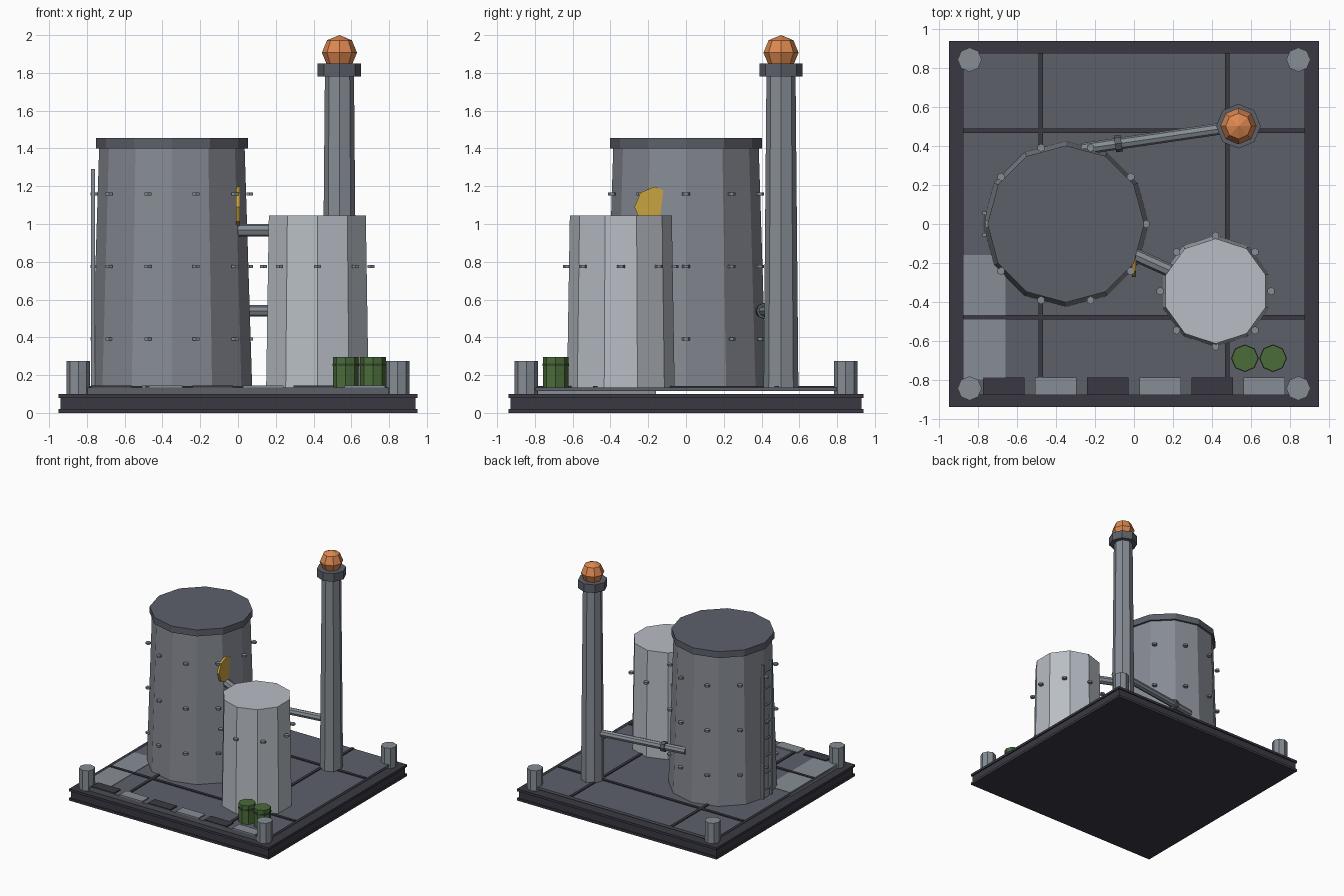
import bpy, bmesh
from math import sin, cos, pi
from mathutils import Vector, Matrix

cube = bpy.data.objects.get("Cube")
if cube:
    bpy.data.objects.remove(cube, do_unlink=True)


def material(name, hex_code):
    def linear(c):
        return c / 12.92 if c <= 0.04045 else ((c + 0.055) / 1.055) ** 2.4
    rgb = [linear(int(hex_code[i:i + 2], 16) / 255) for i in (0, 2, 4)]
    m = bpy.data.materials.new(name)
    m.use_nodes = True
    m.diffuse_color = (*rgb, 1)
    m.node_tree.nodes["Principled BSDF"].inputs["Base Color"].default_value = (*rgb, 1)
    return m


RIM = material("dark_trim", "3a3942")
SLATE = material("slate_floor", "5d606a")
TANK = material("tank_grey", "878b94")
PALE = material("pale_steel", "b8bec5")
STEEL = material("mid_steel", "868d95")
ORANGE = material("orange_lamp", "dd8850")
GREEN = material("barrel_green", "4b6b3a")
YELLOW = material("valve_yellow", "c9a340")
DARK_GREEN = material("barrel_band_green", "35492c")


def finish(bm, name, mat):
    mesh = bpy.data.meshes.new(name)
    bm.to_mesh(mesh)
    bm.free()
    mesh.materials.append(mat)
    obj = bpy.data.objects.new(name, mesh)
    bpy.context.collection.objects.link(obj)
    return obj


def box(name, mat, xs, ys, zs):
    """Box from its x, y and z ranges."""
    bm = bmesh.new()
    bmesh.ops.create_cube(bm, size=1)
    for v in bm.verts:
        for i, (lo, hi) in enumerate((xs, ys, zs)):
            v.co[i] = lo if v.co[i] < 0 else hi
    return finish(bm, name, mat)


def rod(name, mat, start, end, r1, sides=8, r2=None):
    """Faceted, optionally tapered cylinder between two points."""
    a, b = Vector(start), Vector(end)
    d = b - a
    turn = Matrix() if abs(d.z) > 0.99 * d.length else d.to_track_quat('Z', 'Y').to_matrix().to_4x4()
    bm = bmesh.new()
    bmesh.ops.create_cone(bm, cap_ends=True, segments=sides, radius1=r1,
                          radius2=r1 if r2 is None else r2, depth=d.length,
                          matrix=Matrix.Translation((a + b) / 2) @ turn)
    return finish(bm, name, mat)


def column(name, mat, x, y, z0, z1, r1, sides, r2=None):
    return rod(name, mat, (x, y, z0), (x, y, z1), r1, sides, r2)


def bolt_rows(name, x, y, radius, count, heights):
    """Rings of small bolts around a tank."""
    bm = bmesh.new()
    for z in heights:
        for i in range(count):
            a = 2 * pi * i / count
            pos = Vector((x + radius * cos(a), y + radius * sin(a), z))
            bmesh.ops.create_cone(bm, cap_ends=True, segments=6, radius1=0.021, radius2=0.021,
                                  depth=0.016, matrix=Matrix.Translation(pos))
    return finish(bm, name, STEEL)


# Base with flanged edges
W, D = 0.95, 0.94
box("base_slab", RIM, (-W + .01, W - .01), (-D + .01, D - .01), (0.01, 0.09))
box("base_lower_flange", RIM, (-W, W), (-D, D), (0, 0.02))
box("base_upper_flange", RIM, (-W, W), (-D, D), (0.08, 0.1))

# Deck, front curb, seams and walkway
F = 0.88
box("deck", SLATE, (-F, F), (-F, F), (0.115, 0.135))
box("front_curb", SLATE, (-F, F), (-F, -0.8), (0.1, 0.134))
box("walkway_panel", STEEL, (-F, -0.66), (-0.8, -0.16), (0.1, 0.138))
for s, side in ((-1, "near"), (1, "far")):
    c = 0.48 * s
    box(side + "_cross_seam", RIM, (-F, F), (c - .012, c + .012), (0.13, 0.143))
    box(side + "_long_seam", RIM, (c - .012, c + .012), (-F, F), (0.13, 0.143))

# Alternating edge stripes
for i in range(6):
    x = -0.67 + i * 0.268
    box(f"edge_stripe_{i + 1}", STEEL if i % 2 else RIM, (x - .107, x + .107), (-F, -0.79), (0.13, 0.145))

# Corner posts
for sx in (-1, 1):
    for sy in (-1, 1):
        column("corner_post", STEEL, 0.845 * sx, 0.845 * sy, 0.1, 0.275, 0.062, 8)

# Large tank
TX, TY = -0.35, 0
column("large_tank", TANK, TX, TY, 0.135, 1.41, 0.425, 12, 0.385)
column("large_tank_cap", SLATE, TX, TY, 1.4, 1.455, 0.403, 12)
bolt_rows("large_tank_bolts", TX, TY, 0.412, 10, (0.39, 0.775, 1.16))

# Small tank
SX, SY = 0.42, -0.345
column("small_tank", PALE, SX, SY, 0.13, 1.045, 0.285, 10, 0.27)
bolt_rows("small_tank_bolts", SX, SY, 0.285, 8, (0.775,))

# Chimney with collar and lamp
CX, CY = 0.537, 0.503
column("chimney", STEEL, CX, CY, 0.135, 1.79, 0.092, 8, 0.077)
column("chimney_collar", SLATE, CX, CY, 1.78, 1.85, 0.115, 8)
bm = bmesh.new()
bmesh.ops.create_uvsphere(bm, u_segments=8, v_segments=4, radius=0.093,
                          matrix=Matrix.Translation((CX, CY, 1.907)))
finish(bm, "lamp", ORANGE)

# Connecting pipes
rod("chimney_pipe", STEEL, (-0.27, 0.385, 0.54), (CX, CY, 0.54), 0.03)
rod("pipe_clamp", SLATE, (-0.098, 0.411, 0.54), (-0.064, 0.416, 0.54), 0.043)
rod("tank_pipe", STEEL, (TX + .3, TY - .134, 0.967), (SX, SY, 0.967), 0.034)

# Valve wheel on the large tank
rod("valve_wheel", YELLOW, (-0.01, -0.165, 1.09), (0.01, -0.165, 1.09), 0.108, 8)

# Ladder
LX = -0.768
for s in (-1, 1):
    y = 0.055 * s
    box("ladder_rail", STEEL, (LX - .01, LX + .01), (y - .01, y + .01), (0.135, 1.29))
for i in range(8):
    z = 0.2 + i * 0.145
    rod("ladder_rung", STEEL, (LX, -0.055, z), (LX, 0.055, z), 0.009, 6)

# Barrels
for x in (0.57, 0.715):
    column("barrel", GREEN, x, -0.69, 0.135, 0.295, 0.068, 8)
    column("barrel_band", DARK_GREEN, x, -0.69, 0.248, 0.262, 0.071, 8)
